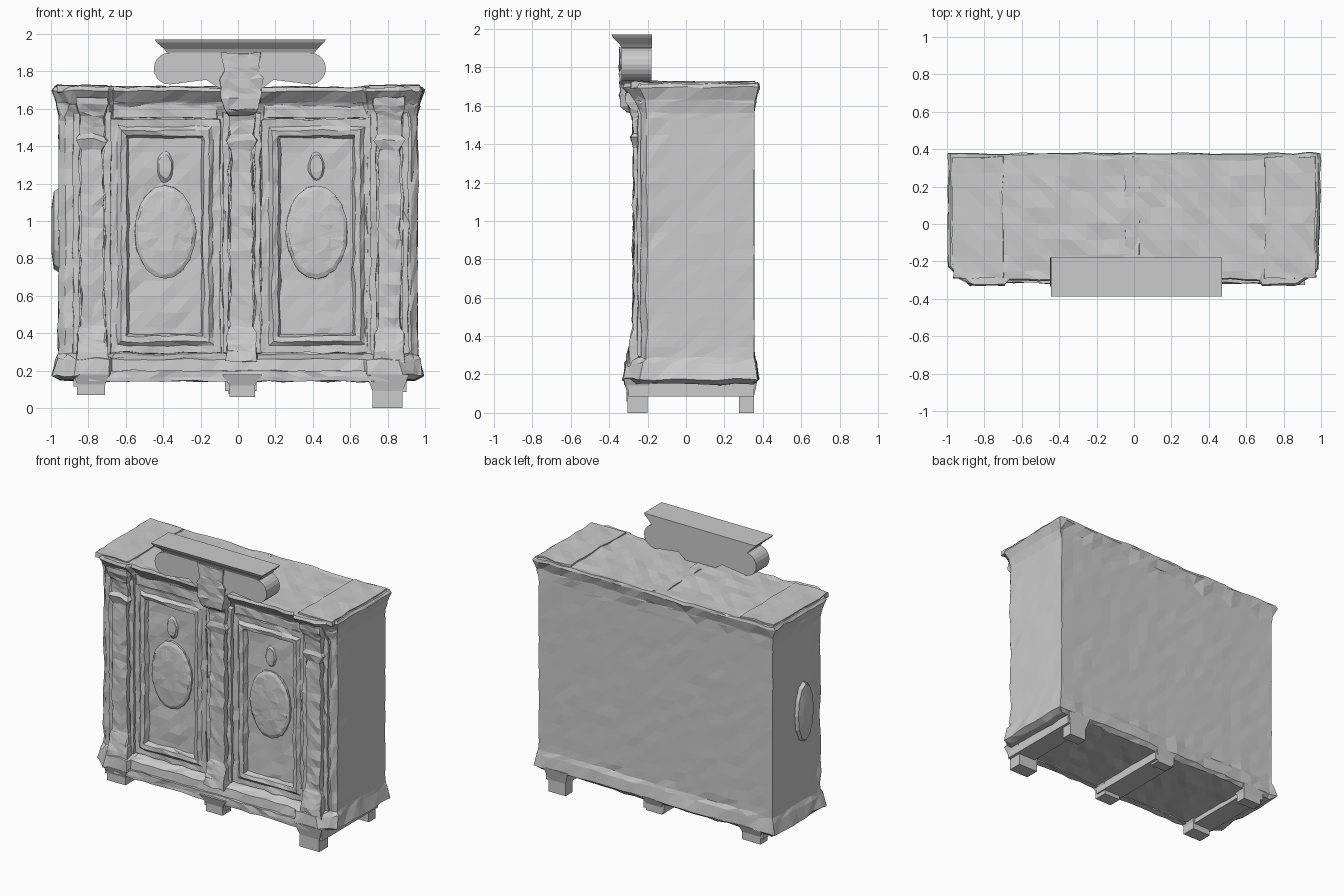
import bpy, bmesh, math
from mathutils import Vector, noise

if "Cube" in bpy.data.objects:
    bpy.data.objects.remove(bpy.data.objects["Cube"])

CX = 0.015          # the carved front sits slightly right of centre


def finish(name, bm, step=0.0, amp=0.0):
    """Cut the mesh on a grid, roughen it like worn carving, and link it."""
    if step:
        for axis in range(3):
            n = Vector([float(i == axis) for i in range(3)])
            vals = [v.co[axis] for v in bm.verts]
            k = math.floor(min(vals) / step)
            while k * step < max(vals):
                co = n * (k * step + 0.0037)
                geom = bm.verts[:] + bm.edges[:] + bm.faces[:]
                bmesh.ops.bisect_plane(bm, geom=geom, dist=1e-5, plane_co=co, plane_no=n)
                k += 1
        bmesh.ops.triangulate(bm, faces=bm.faces[:])
        for v in bm.verts:
            c = v.co.copy()
            rough = c.z < 0.3 or c.z > 1.58 or c.y < -0.15
            v.co += noise.noise_vector(c * 21) * (amp if rough else amp * 0.25)
    bmesh.ops.recalc_face_normals(bm, faces=bm.faces[:])
    me = bpy.data.meshes.new(name)
    bm.to_mesh(me)
    bm.free()
    ob = bpy.data.objects.new(name, me)
    bpy.context.collection.objects.link(ob)
    return ob


def loft(name, rings, step=0.0, amp=0.0):
    """Skin a stack of equal-length closed outlines and cap both ends."""
    bm = bmesh.new()
    loops = [[bm.verts.new(p) for p in r] for r in rings]
    for a, b in zip(loops, loops[1:]):
        for i in range(len(a)):
            j = (i + 1) % len(a)
            bm.faces.new((a[i], a[j], b[j], b[i]))
    bm.faces.new(loops[0][::-1])
    bm.faces.new(loops[-1])
    return finish(name, bm, step, amp)


def rect(x0, x1, y0, y1, z):
    return [(x0, y0, z), (x1, y0, z), (x1, y1, z), (x0, y1, z)]


def box(name, x, y, z, step=0.0, amp=0.0):
    return loft(name, [rect(*x, *y, z[0]), rect(*x, *y, z[1])], step, amp)


def plan(s, f, b, c, z):
    """Cabinet plan: canted front corners, centre set back between the ends."""
    half = [(0.69, f), (0.67, f + 0.025)]
    right = [(s, b), (s, f + c), (s - c * 1.2, f)] + half
    pts = right + [(-x, y) for x, y in reversed(right)]
    return [(x, y, z) for x, y in pts]


# Cabinet body with base moulding and cornice
loft("cabinet_body", [plan(*r) for r in (
    (0.95, -0.300, 0.350, 0.08, 0.150), (0.99, -0.325, 0.375, 0.09, 0.175),
    (0.97, -0.315, 0.365, 0.09, 0.260), (0.96, -0.235, 0.355, 0.03, 0.290),
    (0.96, -0.235, 0.355, 0.03, 1.560), (0.97, -0.270, 0.360, 0.06, 1.630),
    (0.993, -0.328, 0.38, 0.09, 1.695), (0.98, -0.320, 0.375, 0.09, 1.715))],
    0.085, 0.013)

# Slightly raised ends of the top
for side in (-1, 1):
    xs = sorted((side * 0.97, side * 0.70))
    box(f"top_end_{side}", xs, (-0.29, 0.36), (1.69, 1.725), 0.09, 0.012)
box("top_joint", (-0.05, 0.03), (-0.2, 0.36), (1.69, 1.718), 0.07, 0.012)

# Pilasters with plinths and capitals: (half width, front, z)
for n, x in (("left", -0.78), ("middle", 0.02), ("right", 0.81)):
    prof = ((0.085, -0.310, 0.25), (0.08, -0.305, 0.30), (0.078, -0.285, 0.40),
            (0.060, -0.275, 0.44), (0.058, -0.272, 1.38), (0.085, -0.285, 1.43),
            (0.062, -0.272, 1.46), (0.065, -0.278, 1.54), (0.085, -0.310, 1.62),
            (0.085, -0.315, 1.66))
    loft(f"{n}_pilaster", [rect(x - w, x + w, f, -0.19, z) for w, f, z in prof], 0.06, 0.014)
    for s in (-1, 1):
        e = x + s * 0.085
        box(f"{n}_pilaster_strip_{s}", (e - 0.016, e + 0.016), (-0.252, -0.19),
            (0.29, 1.58), 0.07, 0.014)


# Door frames, carved oval and small drop ornament
def oval(name, x, z, rx, rz, layers):
    rings = []
    for y, k in layers:
        rings.append([(x + rx * k * math.cos(a * math.tau / 20), y,
                       z + rz * k * math.sin(a * math.tau / 20)) for a in range(20)])
    return loft(name, rings, 0.07, 0.006)


for n, s in (("left", -1), ("right", 1)):
    x, z, hw, hz = CX + s * 0.405, 0.92, 0.20, 0.53
    rings = []
    for d, y in ((0.095, -0.20), (0.095, -0.235), (0.055, -0.232), (0.035, -0.252),
                 (0.005, -0.245), (-0.01, -0.20)):
        rings.append([(x + i * (hw + d), y, z + k * (hz + d))
                      for i, k in ((-1, -1), (1, -1), (1, 1), (-1, 1))])
    bm = bmesh.new()
    loops = [[bm.verts.new(p) for p in r] for r in rings]
    for a, b in zip(loops, loops[1:] + loops[:1]):
        for i in range(4):
            j = (i + 1) % 4
            bm.faces.new((a[i], a[j], b[j], b[i]))
    finish(f"{n}_door_frame", bm, 0.075, 0.012)
    oval(f"{n}_door_oval", x, 0.94, 0.165, 0.25,
         ((-0.20, 1.0), (-0.225, 1.0), (-0.235, 0.9), (-0.243, 0.45)))
    oval(f"{n}_door_drop", x, 1.29, 0.05, 0.09, ((-0.20, 1.0), (-0.222, 0.7)))
    # Frieze rail above the door
    box(f"{n}_frieze", (x - 0.28, x + 0.28), (-0.24, -0.19), (1.55, 1.62), 0.08, 0.012)

# Oval plate on the left side
loft("side_plate", [[(px, 0.0 + 0.10 * k * math.cos(a * math.tau / 12),
                      0.95 + 0.23 * k * math.sin(a * math.tau / 12)) for a in range(12)]
                    for px, k in ((-0.95, 1.0), (-0.985, 0.9), (-0.998, 0.5))])

# Front apron under the base
box("front_apron", (-0.80, 0.80), (-0.315, -0.27), (0.142, 0.20), 0.08, 0.012)

# Runners below the body: the right end stands lower than the left
box("right_runner", (0.74, 0.90), (-0.30, 0.355), (0.085, 0.18))
box("left_runner", (-0.88, -0.72), (-0.30, 0.355), (0.115, 0.18))
box("middle_runner", (-0.07, 0.10), (-0.29, 0.355), (0.09, 0.18))


def foot(name, x0, x1, y0, y1, z0, flare):
    zt = 0.18
    loft(name, [rect(x0, x1, y0, y1, z0),
                rect(x0, x1, y0, y1, (z0 + zt) / 2),
                rect(x0 - flare, x1 + flare, y0 - 0.02, y1 + 0.02, zt)])


# Feet
foot("right_front_foot", 0.72, 0.88, -0.305, -0.20, 0.0, 0.035)
foot("right_back_foot", 0.74, 0.88, 0.275, 0.355, 0.0, 0.03)
foot("left_front_foot", -0.86, -0.71, -0.305, -0.20, 0.07, 0.02)
foot("left_back_foot", -0.86, -0.71, 0.275, 0.355, 0.07, 0.02)
foot("middle_front_foot", -0.045, 0.09, -0.31, -0.21, 0.06, 0.04)
foot("middle_back_foot", -0.05, 0.08, 0.28, 0.355, 0.075, 0.02)

# Crest scroll: a rounded bar dipping where it meets the bracket
outline = []
for cx, start in ((0.385, -90), (-0.365, 90)):
    outline += [(cx + 0.085 * math.cos(math.radians(start + a)),
                 1.815 + 0.085 * math.sin(math.radians(start + a)))
                for a in range(0, 181, 18)]
outline += [(-0.25, 1.745), (-0.17, 1.755), (-0.10, 1.71),
            (0.13, 1.71), (0.19, 1.755), (0.27, 1.745)]
loft("crest_scroll", [[(x, y, z) for x, z in outline] for y in (-0.335, -0.18)])

# Crest bracket hanging over the cornice
loft("crest_bracket", [rect(CX - w, CX + w, f, -0.20, z) for w, f, z in (
    (0.065, -0.305, 1.565), (0.085, -0.34, 1.60), (0.11, -0.345, 1.68),
    (0.115, -0.345, 1.76), (0.095, -0.345, 1.80), (0.105, -0.345, 1.90))], 0.055, 0.012)

# Crest shelf with flared moulding
loft("crest_shelf", [rect(x0, x1, f, -0.178, z) for x0, x1, f, z in (
    (-0.38, 0.41, -0.335, 1.90), (-0.395, 0.425, -0.345, 1.92),
    (-0.435, 0.46, -0.38, 1.955), (-0.445, 0.47, -0.387, 1.97))])
